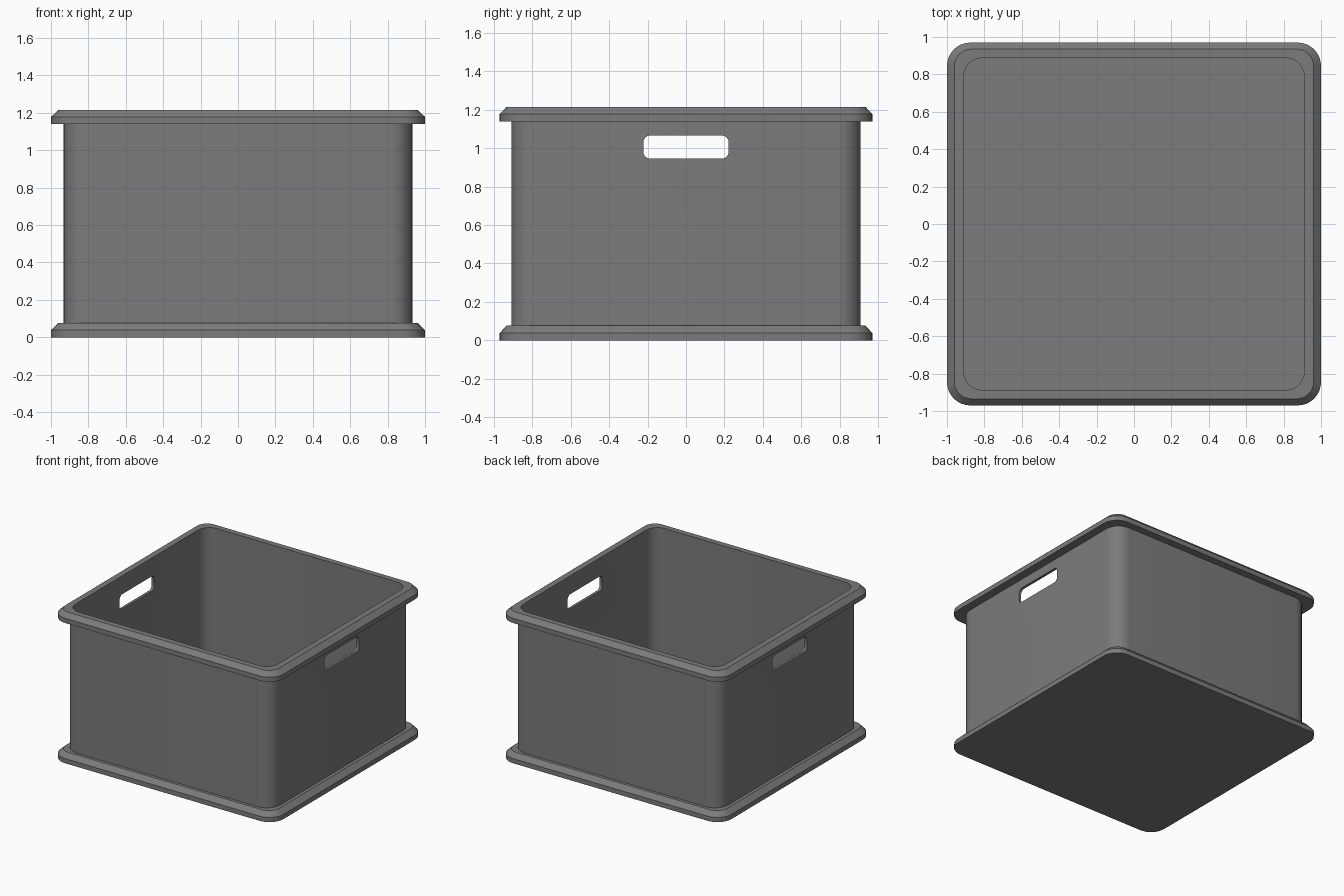
import bpy, bmesh
from math import sin, cos, pi, radians
from mathutils import Matrix, Vector

cube = bpy.data.objects.get("Cube")
if cube:
    bpy.data.objects.remove(cube, do_unlink=True)

grey = bpy.data.materials.new("grey plastic")
grey.use_nodes = True
colour = (0.2, 0.2, 0.2, 1)
grey.diffuse_color = colour
grey.node_tree.nodes["Principled BSDF"].inputs["Base Color"].default_value = colour


def rounded_rect(hx, hy, r, seg=8):
    """Outline of a rounded rectangle, counter-clockwise."""
    pts = []
    for q, (sx, sy) in enumerate([(1, 1), (-1, 1), (-1, -1), (1, -1)]):
        for i in range(seg + 1):
            a = (q + i / seg) * pi / 2
            pts.append((sx * (hx - r) + r * cos(a), sy * (hy - r) + r * sin(a)))
    return pts


def loft(name, sections, matrix=Matrix()):
    """Solid skinned through rounded rectangles: (half x, half y, radius, z)."""
    bm = bmesh.new()
    rings = [[bm.verts.new(matrix @ Vector((x, y, z))) for x, y in rounded_rect(hx, hy, r)]
             for hx, hy, r, z in sections]
    for low, high in zip(rings, rings[1:]):
        for i in range(len(low)):
            j = (i + 1) % len(low)
            bm.faces.new((low[i], low[j], high[j], high[i]))
    bm.faces.new(rings[0][::-1])
    bm.faces.new(rings[-1])
    bmesh.ops.recalc_face_normals(bm, faces=bm.faces)
    mesh = bpy.data.meshes.new(name)
    bm.to_mesh(mesh)
    bm.free()
    mesh.materials.append(grey)
    obj = bpy.data.objects.new(name, mesh)
    bpy.context.collection.objects.link(obj)
    return obj


# Crate: base flange, outer wall, top rim, inner wall and floor in one profile
flange = (1.0, 0.97, 0.125)
bevel = (0.96, 0.935, 0.09)
wall = (0.932, 0.91, 0.12)
inside = (0.91, 0.888, 0.1)
crate = loft("crate", [
    (*flange, 0), (*flange, 0.038), (*bevel, 0.076), (*wall, 0.076),
    (*wall, 1.14), (*flange, 1.14), (*flange, 1.178), (*bevel, 1.215),
    (*inside, 1.215), (*inside, 0.03),
])

# Hand slot through both side walls
along_x = Matrix.Translation((0, 0, 1.006)) @ Matrix.Rotation(radians(90), 4, "Y")
slot = (0.06, 0.222, 0.035)
cutter = loft("slot_cutter", [(*slot, -1.2), (*slot, 1.2)], along_x)
cutter.hide_render = True

cut = crate.modifiers.new("hand slots", "BOOLEAN")
cut.operation = "DIFFERENCE"
cut.solver = "EXACT"
cut.object = cutter
bpy.ops.object.select_all(action="DESELECT")
bpy.context.view_layer.objects.active = crate
crate.select_set(True)
bpy.ops.object.modifier_apply(modifier=cut.name)
bpy.data.objects.remove(cutter, do_unlink=True)

# Smooth corners, crisp edges
bpy.ops.object.shade_smooth_by_angle(angle=radians(30))
